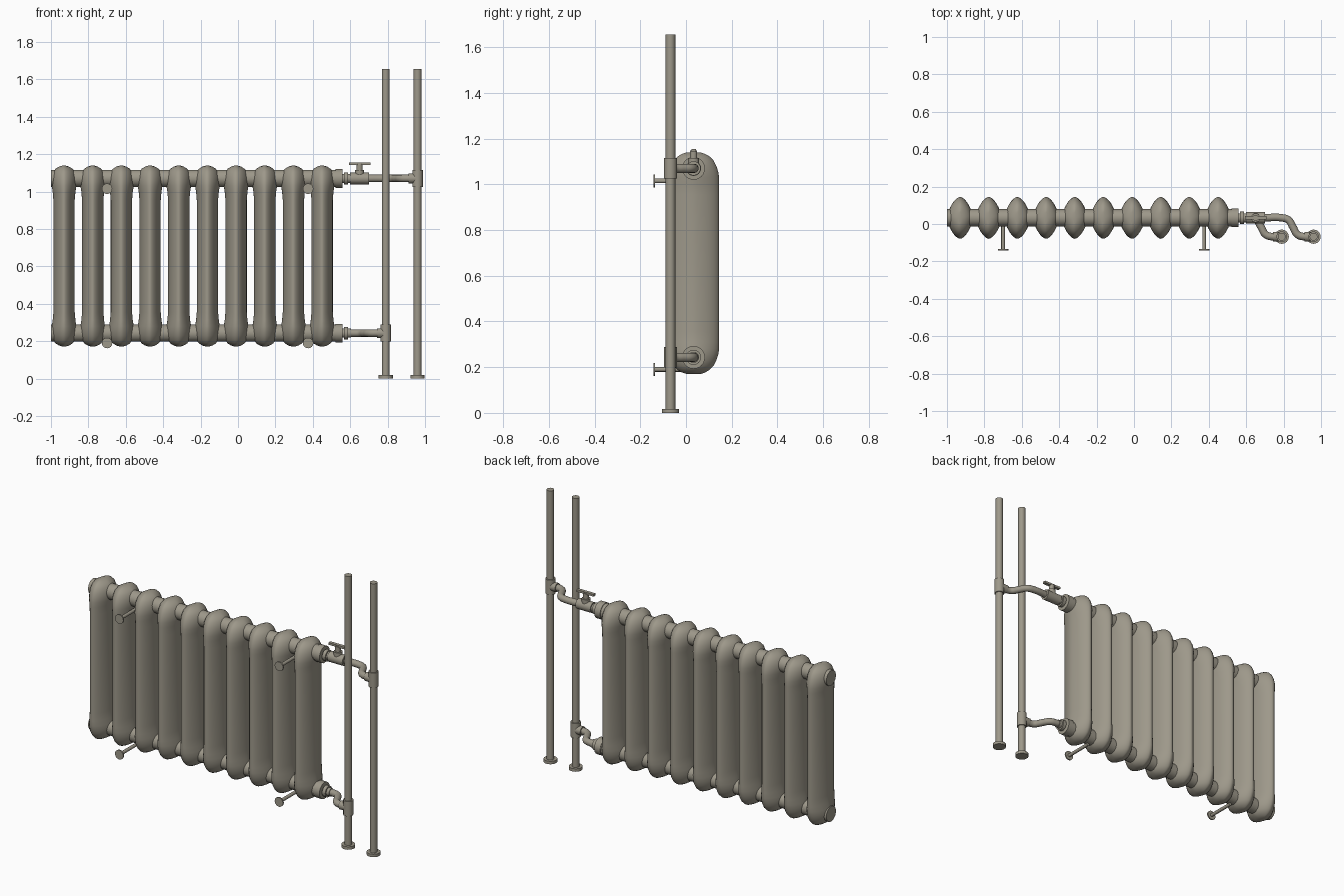
import bpy, bmesh, math
from mathutils import Vector

if "Cube" in bpy.data.objects:
    bpy.data.objects.remove(bpy.data.objects["Cube"])

mat = bpy.data.materials.new("warm grey paint")
mat.diffuse_color = (0.34, 0.315, 0.255, 1)
mat.use_nodes = True
mat.node_tree.nodes["Principled BSDF"].inputs["Base Color"].default_value = mat.diffuse_color


def finish(ob, angle=40):
    ob.data.materials.append(mat)
    bpy.ops.object.select_all(action='DESELECT')
    ob.select_set(True)
    bpy.context.view_layer.objects.active = ob
    bpy.ops.object.shade_smooth_by_angle(angle=math.radians(angle))
    return ob


def cyl(name, a, b, r, n=24):
    a, b = Vector(a), Vector(b)
    bpy.ops.mesh.primitive_cylinder_add(vertices=n, radius=r, depth=(b - a).length,
                                        location=(a + b) / 2)
    ob = bpy.context.object
    ob.rotation_euler = (b - a).to_track_quat('Z', 'Y').to_euler()
    ob.name = name
    return finish(ob)


def tube(name, pts, r):
    cu = bpy.data.curves.new(name, 'CURVE')
    cu.dimensions = '3D'
    cu.bevel_depth, cu.bevel_resolution, cu.resolution_u = r, 4, 8
    sp = cu.splines.new('BEZIER')
    sp.bezier_points.add(len(pts) - 1)
    for p, co in zip(sp.bezier_points, pts):
        p.co = co
        p.handle_left_type = p.handle_right_type = 'AUTO'
    ob = bpy.data.objects.new(name, cu)
    bpy.context.collection.objects.link(ob)
    bpy.ops.object.select_all(action='DESELECT')
    ob.select_set(True)
    bpy.context.view_layer.objects.active = ob
    bpy.ops.object.convert(target='MESH')
    return finish(bpy.context.object)


YC, ZM = 0.033, 0.655
ZT, ZB = 1.07, 0.243

# radiator section: lens-shaped rings lofted up (height from middle, half width, half depth)
half = [(0.30, 0.057, 0.112), (0.345, 0.061, 0.112), (0.375, 0.066, 0.112),
        (0.40, 0.068, 0.108), (0.425, 0.066, 0.100), (0.45, 0.058, 0.087),
        (0.467, 0.045, 0.070), (0.478, 0.027, 0.051), (0.484, 0.008, 0.033)]
rings = [(-h, w, d) for h, w, d in reversed(half)] + [(0, 0.057, 0.112)] + half
N, P = 32, 2 / 1.65
bm = bmesh.new()
loops = []
for h, w, d in rings:
    loop = []
    for i in range(N):
        a = 2 * math.pi * i / N
        c, s = math.cos(a), math.sin(a)
        loop.append(bm.verts.new((math.copysign(abs(c) ** P, c) * w,
                                  math.copysign(abs(s) ** P, s) * d, h)))
    loops.append(loop)
for A, B in zip(loops, loops[1:]):
    for i in range(N):
        j = (i + 1) % N
        bm.faces.new((A[i], A[j], B[j], B[i]))
bm.faces.new(loops[0][::-1])
bm.faces.new(loops[-1])
me = bpy.data.meshes.new("radiator_section")
bm.to_mesh(me)
bm.free()
for k in range(10):
    ob = bpy.data.objects.new("radiator_section", me if k == 0 else me.copy())
    ob.location = (-0.93 + k * 0.1533, YC, ZM)
    bpy.context.collection.objects.link(ob)
    if k == 0:
        finish(ob, 60)

# horizontal headers, end plugs and nipples
for z in (ZT, ZB):
    cyl("header", (-1, YC, z), (0.53, YC, z), 0.046)
    cyl("end_plug", (0.52, YC, z), (0.56, YC, z), 0.050)
    cyl("nipple", (0.555, YC, z), (0.605, YC, z), 0.024)
    cyl("union_nut", (0.566, YC, z), (0.587, YC, z), 0.033)

# valve with bar handle
cyl("valve_body", (0.60, YC, ZT), (0.70, YC, ZT), 0.031)
cyl("valve_neck", (0.65, YC, ZT), (0.65, YC, 1.115), 0.024)
cyl("valve_stem", (0.65, YC, 1.10), (0.65, YC, 1.148), 0.016)
bpy.ops.mesh.primitive_cube_add(size=1, location=(0.65, YC, 1.149))
bar = bpy.context.object
bar.name = "valve_handle"
bar.scale = (0.115, 0.02, 0.013)
finish(bar)

# risers with floor flanges and tees
YP = -0.068
for x, z in ((0.79, ZB), (0.96, ZT)):
    cyl("riser", (x, YP, 0), (x, YP, 1.655), 0.021)
    cyl("floor_flange", (x, YP, 0), (x, YP, 0.018), 0.038)
    cyl("tee", (x, YP, z - 0.045), (x, YP, z + 0.045), 0.028)
    cyl("tee_arm", (x - 0.048, YP, z), (x, YP, z), 0.026)

# S-bent connecting pipes
for name, x0, x1, z in (("lower_pipe", 0.59, 0.62, ZB), ("upper_pipe", 0.69, 0.79, ZT)):
    tube(name, [(x0, YC, z), (x1, YC, z), (x1 + 0.035, 0.022, z), (x1 + 0.06, -0.017, z),
                (x1 + 0.085, -0.057, z), (x1 + 0.12, YP, z), (x1 + 0.165, YP, z)], 0.02)

# wall brackets
for x in (-0.70, 0.375):
    for z in (1.015, 0.19):
        cyl("bracket_rod", (x, -0.14, z), (x, YC, z), 0.010, 16)
        cyl("bracket_disc", (x, -0.143, z), (x, -0.135, z), 0.028)
